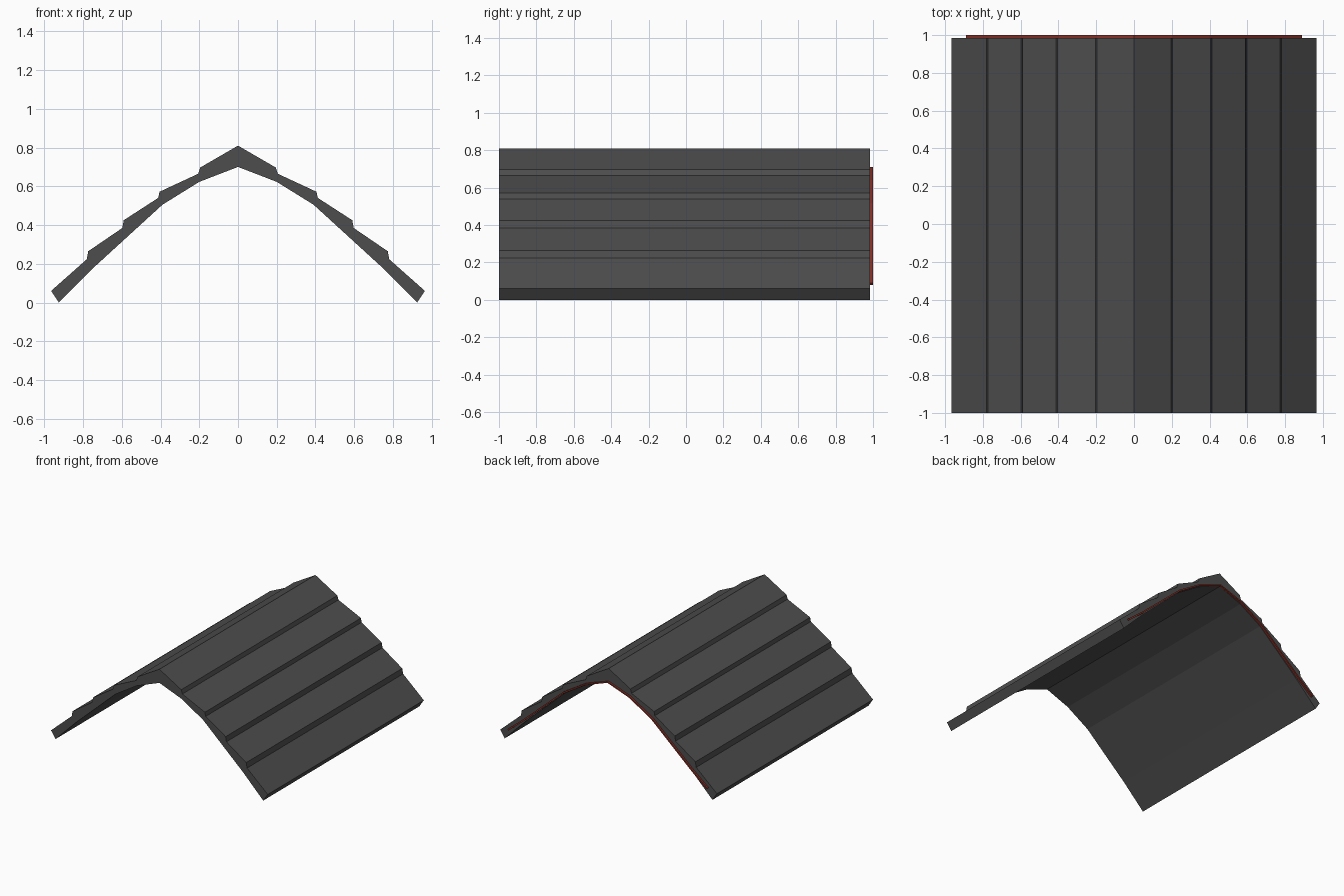
import bpy

if "Cube" in bpy.data.objects:
    bpy.data.objects.remove(bpy.data.objects["Cube"])


def material(name, color):
    m = bpy.data.materials.new(name)
    m.diffuse_color = color
    m.use_nodes = True
    m.node_tree.nodes["Principled BSDF"].inputs["Base Color"].default_value = m.diffuse_color
    return m


def extrude_profile(name, upper, lower, y0, y1, mat):
    """Mirror half of an arch section (apex to eave) and extrude it along y."""
    top = [(-x, z) for x, z in reversed(upper[1:])] + upper
    under = list(reversed(lower)) + [(-x, z) for x, z in lower[1:]]
    loop = top + under
    n = len(loop)
    verts = [(x, y, z) for y in (y0, y1) for x, z in loop]
    faces = [list(range(n - 1, -1, -1)), list(range(n, 2 * n))]
    faces += [(i, (i + 1) % n, n + (i + 1) % n, n + i) for i in range(n)]
    mesh = bpy.data.meshes.new(name)
    mesh.from_pydata(verts, [], [f[::-1] for f in faces])
    mesh.materials.append(mat)
    mesh.update()
    obj = bpy.data.objects.new(name, mesh)
    bpy.context.collection.objects.link(obj)
    # consistent outward normals
    import bmesh
    bm = bmesh.new()
    bm.from_mesh(mesh)
    bmesh.ops.recalc_face_normals(bm, faces=bm.faces)
    bm.to_mesh(mesh)
    bm.free()
    return obj


slate = material("dark_slate", (0.075, 0.075, 0.075, 1))
red = material("dark_red", (0.25, 0.03, 0.02, 1))

# Stepped roof shell: overlapping shingle rows above, smooth bend below
shingles = [(0, 0.81), (0.195, 0.697), (0.205, 0.665), (0.405, 0.572), (0.412, 0.54),
            (0.59, 0.425), (0.597, 0.385), (0.773, 0.265), (0.781, 0.223), (0.965, 0.06)]
underside = [(0, 0.70), (0.2, 0.623), (0.39, 0.505), (0.74, 0.185), (0.925, 0.0)]
extrude_profile("roof", shingles, underside, -1.0, 0.985, slate)

# Thin trim strip on the back end, following the underside
trim_top = [(0, 0.71), (0.2, 0.64), (0.4, 0.517), (0.75, 0.205), (0.89, 0.09)]
trim_low = [(0, 0.70), (0.197, 0.63), (0.394, 0.507), (0.743, 0.195), (0.882, 0.08)]
extrude_profile("back_trim", trim_top, trim_low, 0.98, 1.0, red)
